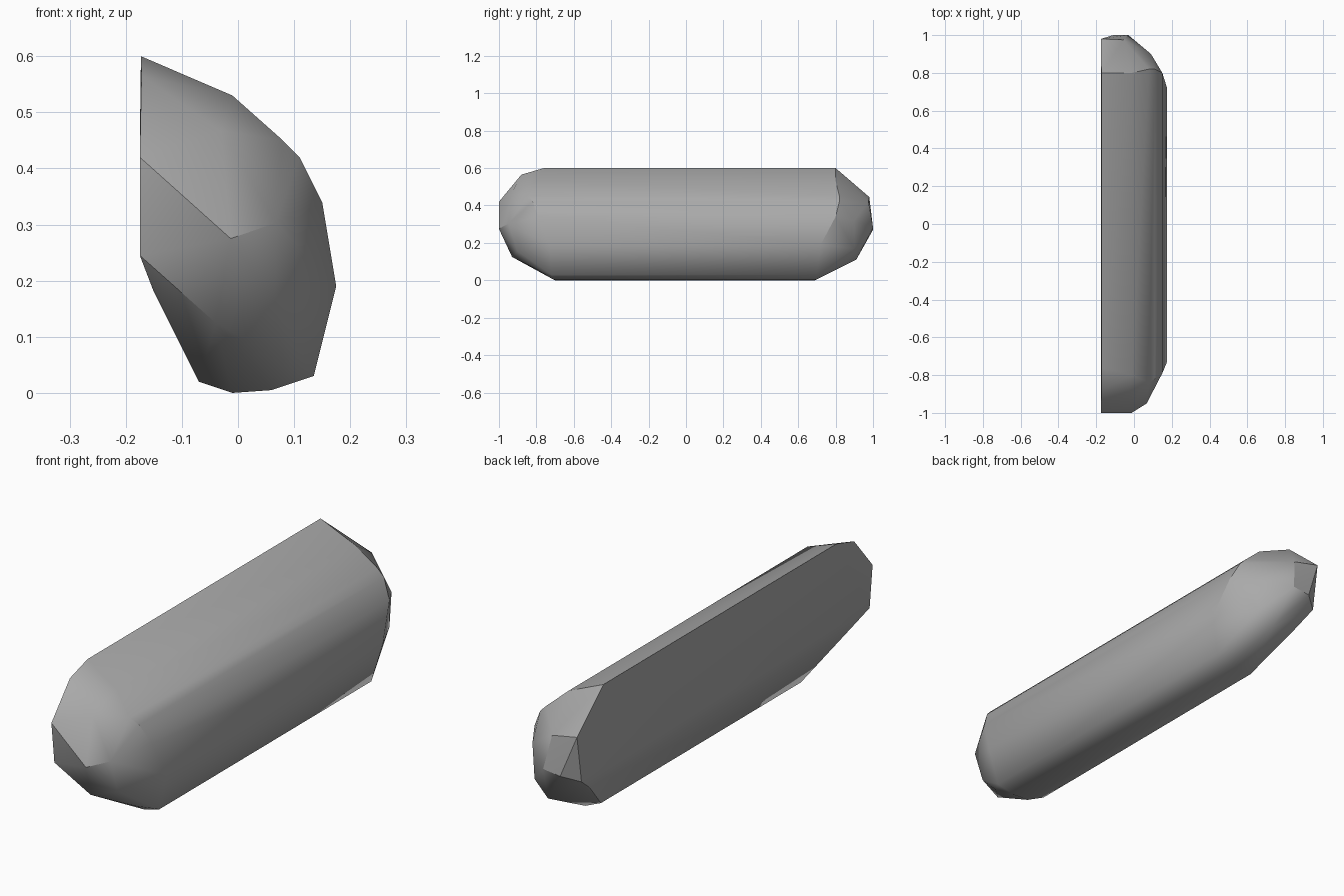
import bpy
import bmesh
import math

default_cube = bpy.data.objects.get("Cube")
if default_cube:
    bpy.data.objects.remove(default_cube, do_unlink=True)


def make_material(name, color):
    """Plain single-colour material for viewport and render."""
    material = bpy.data.materials.new(name)
    material.use_nodes = True
    material.diffuse_color = color
    shader = next(node for node in material.node_tree.nodes
                  if node.type == 'BSDF_PRINCIPLED')
    shader.inputs["Base Color"].default_value = color
    return material


def convex_solid(name, points, material, smooth_angle):
    """Closed solid wrapped tightly around a few corner points."""
    mesh = bpy.data.meshes.new(name)
    solid = bmesh.new()
    for point in points:
        solid.verts.new(point)
    result = bmesh.ops.convex_hull(solid, input=solid.verts[:])
    unused = {item for key in ("geom_interior", "geom_unused")
              for item in result[key] if isinstance(item, bmesh.types.BMVert)}
    bmesh.ops.delete(solid, geom=list(unused), context='VERTS')
    bmesh.ops.recalc_face_normals(solid, faces=solid.faces[:])
    bmesh.ops.dissolve_limit(solid, angle_limit=math.radians(1),
                             verts=solid.verts[:], edges=solid.edges[:])
    solid.to_mesh(mesh)
    solid.free()
    mesh.materials.append(material)
    body = bpy.data.objects.new(name, mesh)
    bpy.context.collection.objects.link(body)
    bpy.ops.object.select_all(action='DESELECT')
    body.select_set(True)
    bpy.context.view_layer.objects.active = body
    bpy.ops.object.shade_smooth_by_angle(angle=smooth_angle)
    return body


# Long body: cross-section x, z, then where the straight run starts and ends in y
section = [
    (-.173, .6, -.76, .8), (-.01, .53, -.8, .8), (.08, .45, -.84, .82),
    (.11, .42, -.82, .82), (.15, .34, -.79, .8), (.175, .19, -.73, .72),
    (.135, .03, -.72, .7), (.06, .005, -.71, .7), (-.01, 0, -.7, .69),
    (-.07, .02, -.67, .67), (-.15, .18, -.87, .86), (-.175, .245, -.98, .95),
]

# Rounded front tip and blunter back tip
front_tip = [
    (-.172, -.88, .565), (-.175, -1, .42), (-.013, -1, .275),
    (-.03, -.93, .467), (.067, -.95, .303), (-.04, -.93, .125),
    (.067, -.9, .155), (.08, -.8, .06),
]
back_tip = [
    (-.175, .98, .445), (-.055, .975, .42), (-.03, 1, .28), (-.11, 1, .27),
    (.03, .9, .41), (.09, .9, .32), (.08, .9, .17), (.01, .91, .11),
]

corners = front_tip + back_tip
for x, z, front, back in section:
    corners += [(x, front, z), (x, back, z)]

stone_grey = make_material("stone grey", (.4, .4, .4, 1))
convex_solid("half_capsule_body", corners, stone_grey, math.radians(30))
